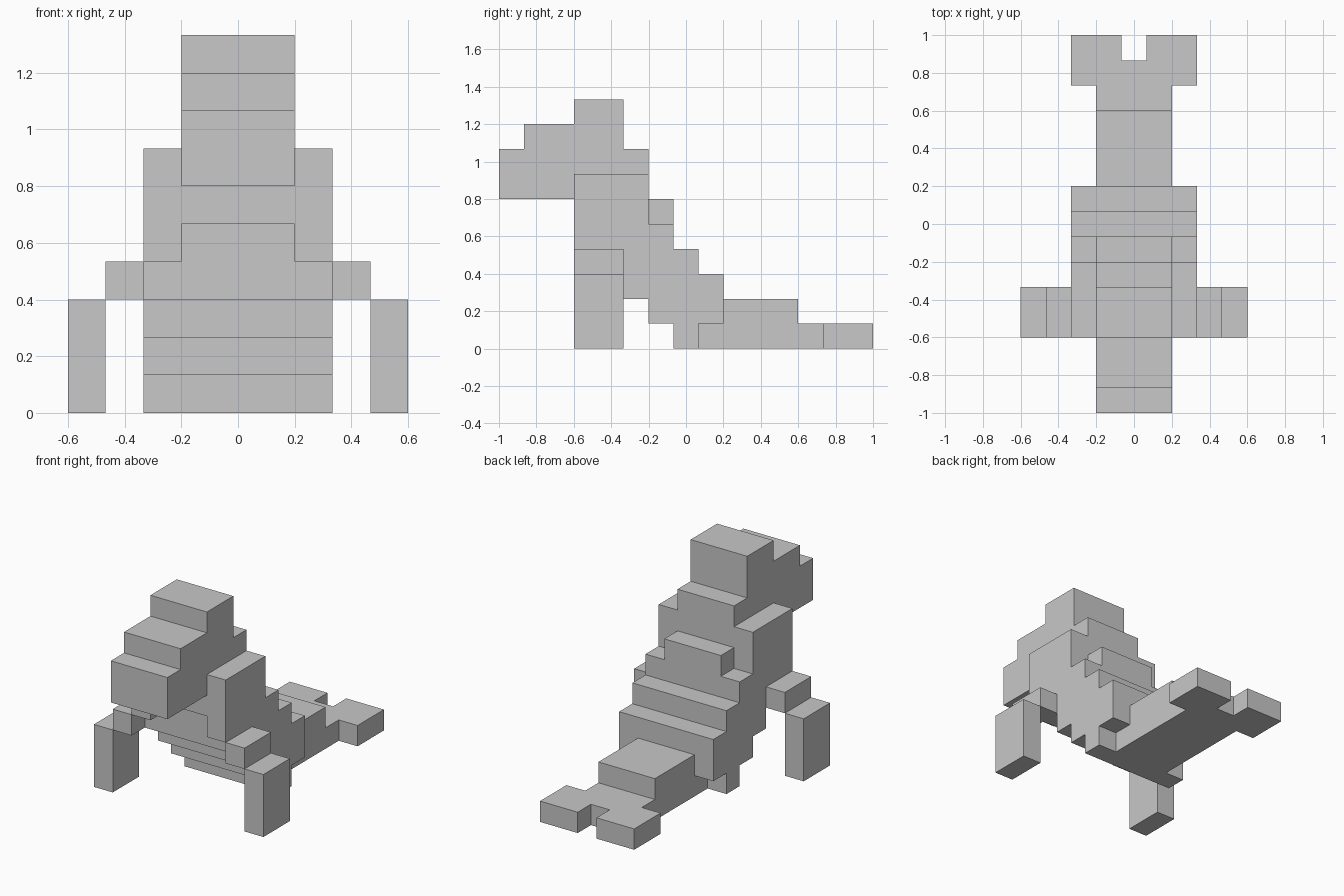
import bpy, bmesh

cube = bpy.data.objects.get("Cube")
if cube:
    bpy.data.objects.remove(cube, do_unlink=True)

U = 2 / 15  # one block

grey = bpy.data.materials.new("plain grey")
grey.use_nodes = True
COLOUR = (0.58, 0.58, 0.58, 1)
grey.diffuse_color = COLOUR
grey.node_tree.nodes["Principled BSDF"].inputs["Base Color"].default_value = COLOUR


def prism(name, outline, place, direction):
    """Extrude a flat outline, given in blocks, into a solid."""
    mesh = bpy.data.meshes.new(name)
    bm = bmesh.new()
    face = bm.faces.new([bm.verts.new([c * U for c in place(*p)]) for p in outline])
    grown = bmesh.ops.extrude_face_region(bm, geom=[face])
    verts = [g for g in grown["geom"] if isinstance(g, bmesh.types.BMVert)]
    bmesh.ops.translate(bm, verts=verts, vec=[c * U for c in direction])
    bmesh.ops.recalc_face_normals(bm, faces=bm.faces)
    bm.to_mesh(mesh)
    bm.free()
    mesh.materials.append(grey)
    obj = bpy.data.objects.new(name, mesh)
    bpy.context.collection.objects.link(obj)
    return obj


def side_prism(name, outline, x0, x1):
    """Side profile (y from the nose, z) extruded from x0 to x1."""
    return prism(name, outline, lambda y, z: (x0, y - 7.5, z), (x1 - x0, 0, 0))


def rect(y0, y1, z0, z1):
    return [(y0, z0), (y1, z0), (y1, z1), (y0, z1)]


def stairs(start, moves):
    """Stepped outline from alternating y and z moves."""
    y, z = start
    points = [start]
    for i, m in enumerate(moves):
        y, z = (y + m, z) if i % 2 == 0 else (y, z + m)
        points.append((y, z))
    return points


# Head, chest, back and tail in one middle profile
core = stairs((0, 6), [3, -1, 1, -2, 1, -1, 1, -1, 1, -1, 5, 2, -3, 1, -1, 1, -1,
                       2, -1, 2, -1, 2, -2, -1, -2, -1, -1])
body = side_prism("body", core, -1.5, 1.5)

# Shoulder and flank layers on both sides, joined to the body
flank = stairs((3, 4), [1, -1, 1, -1, 1, -1, 1, -1, 1, 1, 1, 2, -1, 1, -1, 1, -1, 2, -3])
for s in (1, -1):
    side = side_prism("flank", flank, s * 1.5, s * 2.5)
    union = body.modifiers.new("join", "BOOLEAN")
    union.operation = "UNION"
    union.solver = "EXACT"
    union.object = side
    bpy.context.view_layer.objects.active = body
    bpy.ops.object.modifier_apply(modifier=union.name)
    bpy.data.objects.remove(side, do_unlink=True)

# Merge flat neighbouring faces
bm = bmesh.new()
bm.from_mesh(body.data)
bmesh.ops.dissolve_limit(bm, angle_limit=0.01, verts=bm.verts, edges=bm.edges)
bm.to_mesh(body.data)
bm.free()

# Forked tail fin, drawn from above
half = [(0.5, 14), (0.5, 15), (2.5, 15), (2.5, 13), (1.5, 13), (1.5, 12)]
fork = half + [(-x, y) for x, y in reversed(half)]
prism("tail_fin", fork, lambda x, y: (x, y - 7.5, 0), (0, 0, 1))

# Front flippers with short arms
for s, label in ((1, "left"), (-1, "right")):
    side_prism(label + "_arm", rect(3, 5, 3, 4), s * 2.5, s * 3.5)
    side_prism(label + "_flipper", rect(3, 5, 0, 3), s * 3.5, s * 4.5)
